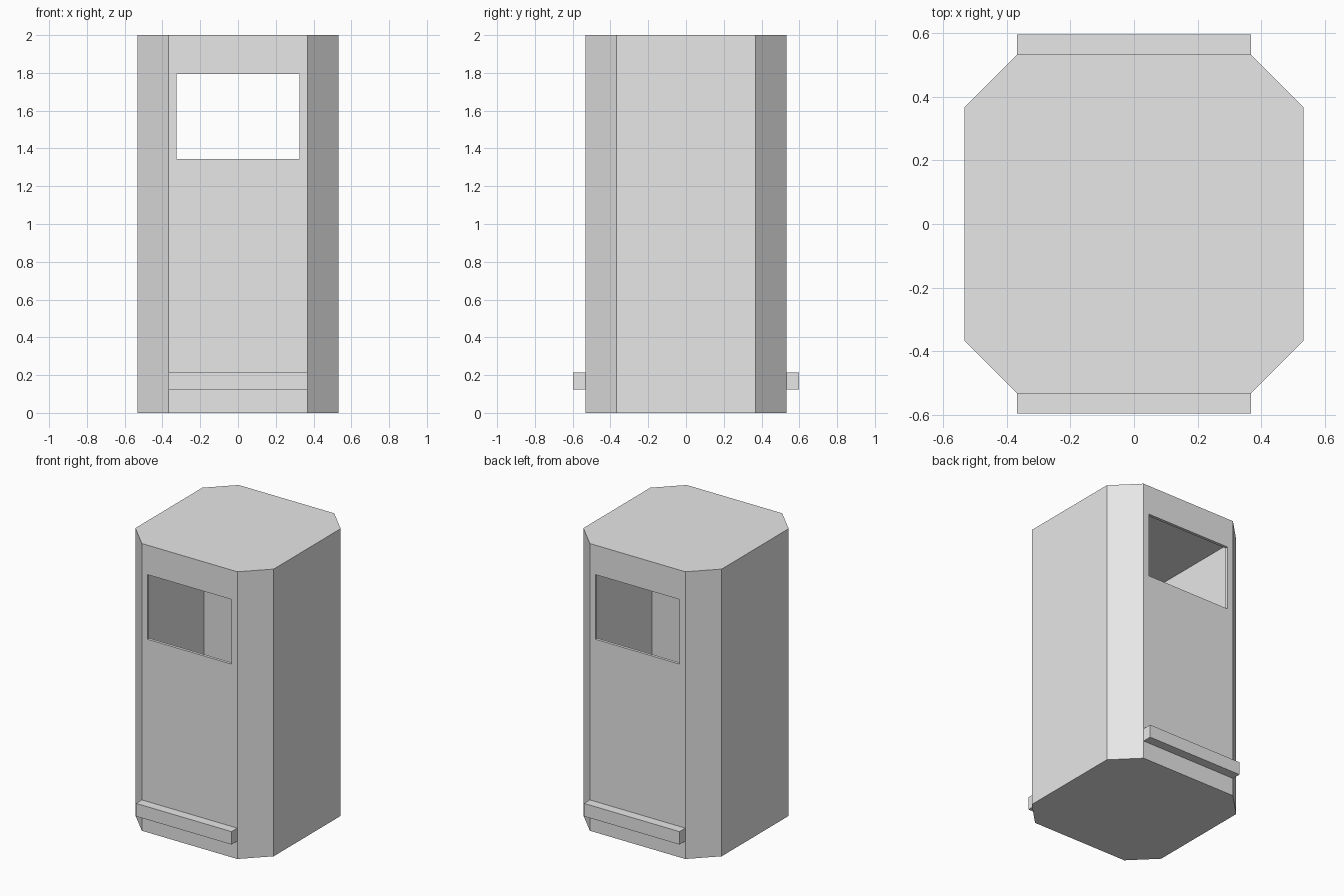
import bpy
import bmesh

cube = bpy.data.objects.get("Cube")
if cube:
    bpy.data.objects.remove(cube, do_unlink=True)

HALF, FLAT, HEIGHT = 0.533, 0.368, 2.0   # half width, half flat side, height
WALL = 0.02
WIN_X, WIN_LOW, WIN_HIGH = 0.325, 1.345, 1.795
BAR_LOW, BAR_HIGH, BAR_OUT = 0.125, 0.215, 0.597

grey = bpy.data.materials.new("light_grey")
grey.use_nodes = True
colour = (0.8, 0.8, 0.8, 1)
grey.diffuse_color = colour
grey.node_tree.nodes["Principled BSDF"].inputs["Base Color"].default_value = colour


def finish(bm, name):
    bmesh.ops.recalc_face_normals(bm, faces=bm.faces)
    mesh = bpy.data.meshes.new(name)
    bm.to_mesh(mesh)
    bm.free()
    mesh.materials.append(grey)
    obj = bpy.data.objects.new(name, mesh)
    bpy.context.collection.objects.link(obj)
    return obj


# Cabinet: hollow octagonal prism
bm = bmesh.new()
corner = [(HALF, FLAT), (FLAT, HALF)]
outline = []
for sx, sy, pts in ((1, 1, corner), (-1, 1, corner[::-1]),
                    (-1, -1, corner), (1, -1, corner[::-1])):
    outline += [(sx * x, sy * y) for x, y in pts]
base = bm.faces.new([bm.verts.new((x, y, 0)) for x, y in outline])
top = bmesh.ops.extrude_face_region(bm, geom=[base], use_keep_orig=True)["geom"]
bmesh.ops.translate(bm, vec=(0, 0, HEIGHT),
                    verts=[g for g in top if isinstance(g, bmesh.types.BMVert)])
bmesh.ops.recalc_face_normals(bm, faces=bm.faces)

# Window openings in the front and back walls
panels = [f for f in bm.faces if abs(f.normal.y) > 0.9]
bmesh.ops.inset_individual(bm, faces=panels, thickness=0.04)
for face in panels:
    for v in face.verts:
        v.co.x = WIN_X if v.co.x > 0 else -WIN_X
        v.co.z = WIN_HIGH if v.co.z > HEIGHT / 2 else WIN_LOW
bmesh.ops.delete(bm, geom=panels, context="FACES")
cabinet = finish(bm, "cabinet")
shell = cabinet.modifiers.new("wall_thickness", "SOLIDIFY")
shell.thickness = WALL
shell.offset = -1
shell.use_even_offset = True

# Bumper bars low on the front and back
for name, side in (("front_bar", -1), ("back_bar", 1)):
    bm = bmesh.new()
    bmesh.ops.create_cube(bm, size=1)
    bmesh.ops.scale(bm, vec=(2 * FLAT, BAR_OUT - HALF, BAR_HIGH - BAR_LOW), verts=bm.verts)
    bmesh.ops.translate(bm, vec=(0, side * (BAR_OUT + HALF) / 2, (BAR_LOW + BAR_HIGH) / 2),
                        verts=bm.verts)
    finish(bm, name)
